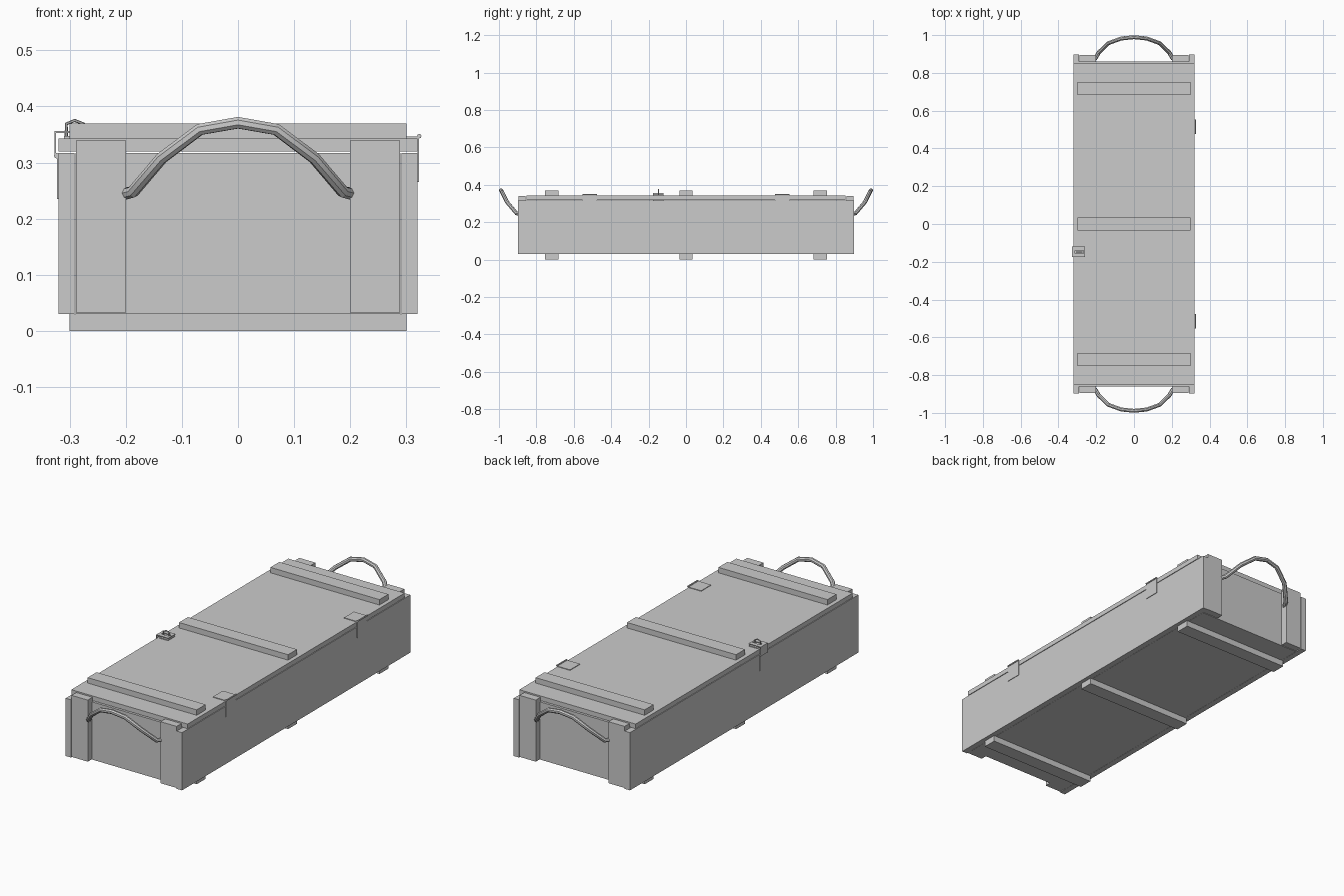
import bpy, bmesh
from mathutils import Vector

if "Cube" in bpy.data.objects:
    bpy.data.objects.remove(bpy.data.objects["Cube"])


def boxes(name, ranges):
    """One object made of boxes, each given as (x0, x1, y0, y1, z0, z1)."""
    bm = bmesh.new()
    for x0, x1, y0, y1, z0, z1 in ranges:
        lo, hi = Vector((x0, y0, z0)), Vector((x1, y1, z1))
        for v in bmesh.ops.create_cube(bm, size=1)["verts"]:
            v.co = Vector(c * s for c, s in zip(v.co, hi - lo)) + (lo + hi) / 2
    me = bpy.data.meshes.new(name)
    bm.to_mesh(me)
    bm.free()
    ob = bpy.data.objects.new(name, me)
    bpy.context.collection.objects.link(ob)
    return ob


def tube(name, pts, radius, resolution=2, smooth=True):
    """Round bar along a polyline, converted to mesh."""
    cu = bpy.data.curves.new(name, "CURVE")
    cu.dimensions = "3D"
    cu.bevel_depth = radius
    cu.bevel_resolution = resolution
    cu.use_fill_caps = True
    sp = cu.splines.new("POLY")
    sp.points.add(len(pts) - 1)
    for p, co in zip(sp.points, pts):
        p.co = (*co, 1)
    ob = bpy.data.objects.new(name, cu)
    bpy.context.collection.objects.link(ob)
    bpy.ops.object.select_all(action="DESELECT")
    ob.select_set(True)
    bpy.context.view_layer.objects.active = ob
    bpy.ops.object.convert(target="MESH")
    if smooth:
        bpy.ops.object.shade_smooth_by_angle()
    return bpy.context.object


# Hollow box: floor, long sides, ends
boxes("floor_panel", [(-0.29, 0.29, -0.86, 0.86, 0.03, 0.06)])
for s, tag in ((-1, "left"), (1, "right")):
    x = sorted((s * 0.291, s * 0.32))
    boxes("side_panel_" + tag, [(*x, -0.897, 0.897, 0.03, 0.317)])
for s, tag in ((-1, "front"), (1, "back")):
    y = sorted((s * 0.83, s * 0.86))
    boxes("end_panel_" + tag, [(-0.29, 0.29, *y, 0.03, 0.317)])
    # Upright corner posts
    y = sorted((s * 0.858, s * 0.895))
    boxes("end_posts_" + tag, [(-0.289, -0.2, *y, 0.033, 0.339),
                               (0.2, 0.289, *y, 0.033, 0.339)])
    # Rope handle
    half = [(0.207, 0.873, 0.243), (0.187, 0.907, 0.248), (0.136, 0.957, 0.308),
            (0.068, 0.982, 0.359), (0, 0.989, 0.371)]
    path = [(-a, s * b, c) for a, b, c in half] + [(a, s * b, c) for a, b, c in half[-2::-1]]
    tube("rope_handle_" + tag, path, 0.011)

# Lid, with battens above it and below the floor
boxes("lid", [(-0.32, 0.32, -0.853, 0.853, 0.32, 0.343)])
for i, y in enumerate((-0.718, 0, 0.718)):
    boxes(f"lid_batten_{i}", [(-0.3, 0.3, y - 0.035, y + 0.035, 0.343, 0.37)])
    boxes(f"floor_batten_{i}", [(-0.3, 0.3, y - 0.035, y + 0.035, 0, 0.03)])

# Hinges on the right side
for s, tag in ((-1, "front"), (1, "back")):
    a, b = s * 0.515 - 0.039, s * 0.515 + 0.039
    boxes("hinge_plates_" + tag, [(0.25, 0.322, a, b, 0.343, 0.346),
                                  (0.32, 0.323, a, b, 0.265, 0.346)])
    tube("hinge_barrel_" + tag, [(0.323, a, 0.347), (0.323, b, 0.347)], 0.004)

# Hasp latch on the left side
c, w = -0.148, 0.028
a, b = c - w, c + w
boxes("latch_side_plate", [(-0.323, -0.32, a, b, 0.235, 0.312)])
tube("latch_barrel", [(-0.323, a, 0.312), (-0.323, b, 0.312)], 0.005)
boxes("latch_base_plate", [(-0.31, -0.262, a, b, 0.343, 0.347)])
boxes("latch_hasp", [
    (-0.327, -0.324, a, b, 0.314, 0.356),
    (-0.327, -0.312, a, b, 0.353, 0.356),
    (-0.268, -0.26, a, b, 0.353, 0.356),
    (-0.312, -0.268, a, c - 0.008, 0.353, 0.356),
    (-0.312, -0.268, c + 0.008, b, 0.353, 0.356)])
tube("latch_staple", [(-0.306, c, 0.345), (-0.306, c, 0.369), (-0.291, c, 0.375),
                      (-0.275, c, 0.369), (-0.275, c, 0.345)], 0.003, 1)
